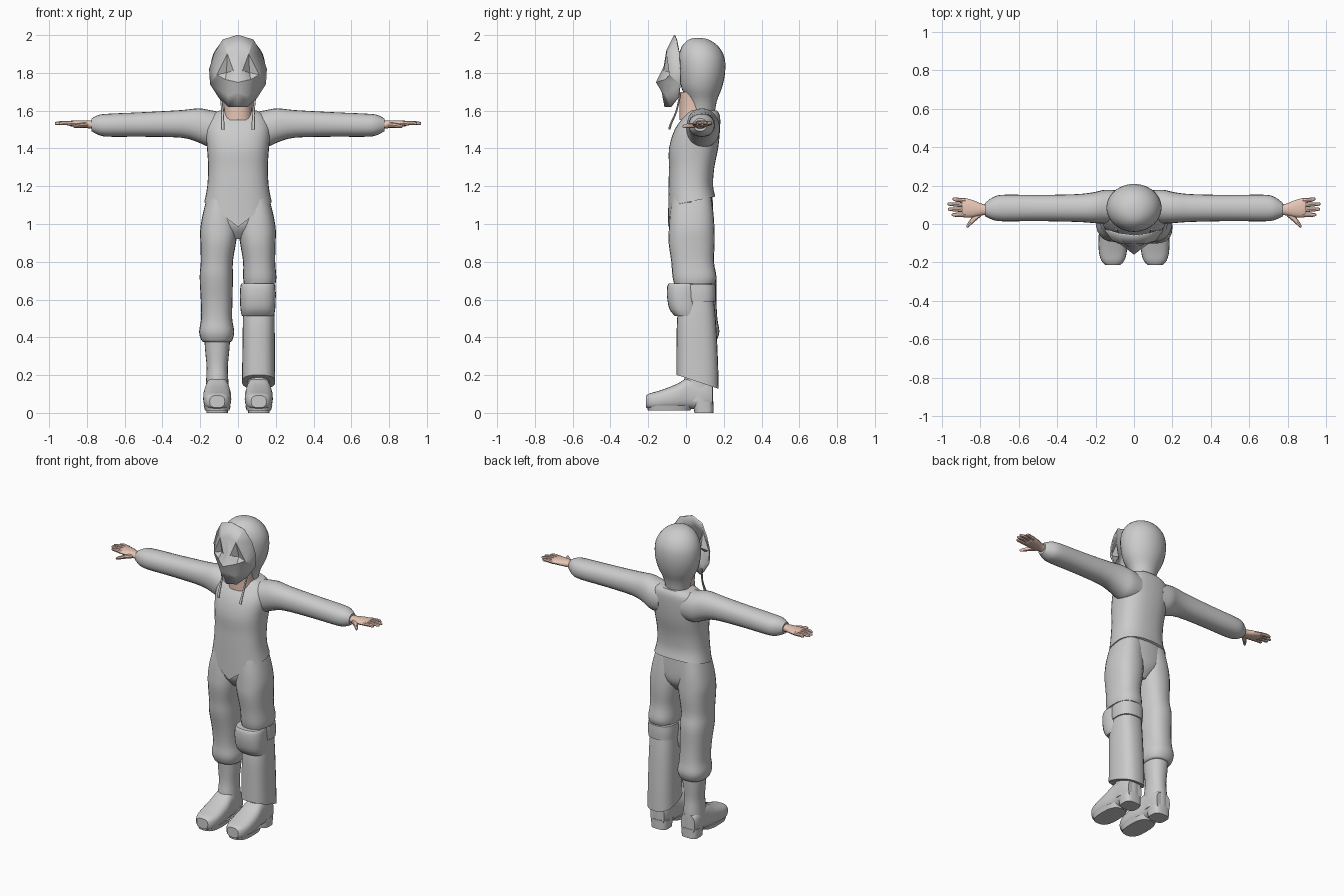
import bpy, bmesh, math
from mathutils import Vector


def material(name, rgb):
    m = bpy.data.materials.new(name)
    m.diffuse_color = (*rgb, 1)
    return m


GREY = material("cloth grey", (0.6, 0.6, 0.6))
SKIN = material("skin", (0.8, 0.56, 0.46))


def finish(name, bm, mat, mirror=False, angle=40):
    bmesh.ops.recalc_face_normals(bm, faces=bm.faces)
    me = bpy.data.meshes.new(name)
    bm.to_mesh(me)
    bm.free()
    me.materials.append(mat)
    me.shade_smooth()
    me.set_sharp_from_angle(angle=math.radians(angle))
    ob = bpy.data.objects.new(name, me)
    bpy.context.collection.objects.link(ob)
    if mirror:
        ob.modifiers.new("mirror", 'MIRROR')
    return ob


def spline(rings, steps):
    """Smooth interpolation through the given rings."""
    R = [Vector(r) for r in rings]
    out = []
    for i in range(len(R) - 1):
        a, b, c, d = R[max(i - 1, 0)], R[i], R[i + 1], R[min(i + 2, len(R) - 1)]
        for k in range(steps):
            t = k / steps
            out.append(0.5 * (2 * b + (c - a) * t + (2 * a - 5 * b + 4 * c - d) * t * t
                              + (3 * b - a - 3 * c + d) * t ** 3))
    return out + [R[-1]]


def loft(name, rings, mat=GREY, axis='z', n=24, p=2.2, steps=3, mirror=False, warp=None):
    """Rings are (position along axis, centre a, centre b, radius a, radius b)."""
    bm = bmesh.new()
    loops = []
    for t, a, b, ra, rb in spline(rings, steps):
        loop = []
        for k in range(n):
            c, s = math.cos(2 * math.pi * k / n), math.sin(2 * math.pi * k / n)
            u = a + ra * math.copysign(abs(c) ** (2 / p), c)
            v = b + rb * math.copysign(abs(s) ** (2 / p), s)
            co = {'z': (u, v, t), 'x': (t, u, v), 'y': (u, t, v)}[axis]
            loop.append(bm.verts.new(warp(*co) if warp else co))
        loops.append(loop)
    for lo, hi in zip(loops, loops[1:]):
        for k in range(n):
            bm.faces.new((lo[k], lo[(k + 1) % n], hi[(k + 1) % n], hi[k]))
    bm.faces.new(loops[0][::-1])
    bm.faces.new(loops[-1])
    return finish(name, bm, mat, mirror)


# Jacket body with a slanted hem that dips to a point at the front
def hem(x, y, z):
    f = max(0, min(1, (1.22 - z) / 0.1))
    z += f * 0.2 * (y - 0.03)
    if y < 0.03:
        z -= f * 0.11 * max(0, 1 - abs(x) / 0.15)
    return x, y, z


loft("jacket_body", [(1.12, 0, .03, .178, .125), (1.2, 0, .025, .163, .118), (1.3, 0, .03, .158, .12),
                     (1.4, 0, .04, .164, .13), (1.5, 0, .06, .172, .12), (1.57, 0, .085, .15, .095),
                     (1.6, 0, .09, .1, .075)], n=32, p=2.5, warp=hem)

# Sleeves
loft("sleeve", [(.08, .09, 1.5, .085, .09), (.15, .09, 1.505, .088, .098), (.21, .085, 1.522, .08, .09),
                (.3, .083, 1.53, .072, .073), (.5, .083, 1.527, .068, .065), (.68, .083, 1.523, .069, .061),
                (.735, .08, 1.524, .058, .054), (.775, .075, 1.525, .034, .034)],
     axis='x', mirror=True)

# Hands
loft("palm", [(.75, .075, 1.525, .028, .024), (.79, .075, 1.527, .03, .021), (.84, .08, 1.53, .045, .019),
              (.885, .085, 1.532, .05, .015), (.895, .085, 1.532, .045, .01)],
     SKIN, 'x', n=14, mirror=True)
for i, (y0, y1, tip) in enumerate([(.048, .048, .948), (.073, .077, .968), (.098, .104, .97), (.122, .13, .945)]):
    loft(f"finger_{i + 1}", [(.875, y0, 1.532, .012, .012), (.92, (y0 + y1) / 2, 1.535, .011, .011),
                             (tip - .01, y1, 1.533, .009, .009), (tip, y1, 1.532, .004, .004)],
         SKIN, 'x', n=8, steps=2, mirror=True)
loft("thumb", [(.795, .06, 1.525, .02, .014), (.83, .03, 1.522, .019, .013), (.86, -.002, 1.518, .014, .011),
               (.872, -.014, 1.516, .005, .005)], SKIN, 'x', n=8, mirror=True)

# Neck and hood
loft("neck", [(1.55, 0, .045, .078, .08), (1.62, 0, .04, .072, .075), (1.7, 0, .035, .075, .07)], SKIN)
loft("hood", [(1.57, 0, .085, .07, .065), (1.65, 0, .085, .09, .078), (1.72, 0, .083, .125, .107),
              (1.8, 0, .085, .143, .122), (1.88, 0, .082, .138, .122), (1.94, 0, .075, .106, .097),
              (1.975, 0, .068, .058, .055), (1.985, 0, .065, .015, .015)], n=28, p=2)

# Faceted mask: half of the face, mirrored; hollow eyes and a beaked nose
pts = [(0, -.06, 2), (0, -.1, 1.92), (0, -.115, 1.83), (0, -.155, 1.75), (0, -.125, 1.7), (0, -.11, 1.62),
       (.08, -.05, 1.975), (.125, -.035, 1.9), (.15, -.03, 1.82), (.145, -.03, 1.74), (.1, -.04, 1.67),
       (.05, -.08, 1.62), (.055, -.1, 1.9), (.022, -.115, 1.81), (.06, -.075, 1.8), (.11, -.085, 1.79),
       (.065, -.105, 1.765), (.05, -.1, 1.68)]
faces = [(0, 1, 12, 6), (6, 12, 7), (7, 12, 15, 8), (8, 15, 9), (9, 15, 16), (9, 16, 17, 10), (10, 17, 11),
         (11, 17, 4, 5), (17, 16, 3, 4), (1, 2, 13, 12), (2, 3, 13), (13, 3, 16), (12, 13, 14),
         (12, 14, 15), (14, 13, 16), (14, 16, 15)]
bm = bmesh.new()
vs = [bm.verts.new(q) for q in pts]
for f in faces:
    bm.faces.new([vs[i] for i in f])
mask = finish("mask", bm, GREY, True, 25)
sol = mask.modifiers.new("thickness", 'SOLIDIFY')
sol.thickness, sol.offset = 0.008, 0

# Loose chin cords
loft("chin_cord", [(1.5, .08, -.088, .01, .006), (1.53, .081, -.08, .009, .006), (1.6, .083, -.05, .006, .005),
                   (1.69, .092, -.03, .006, .005)], n=8, mirror=True)

# Trousers: seat and two different legs
loft("trouser_seat", [(1.17, 0, .03, .155, .11), (1.05, 0, .03, .172, .113), (.98, 0, .03, .11, .105),
                      (.92, 0, .03, .04, .06)], p=2.5)
thigh = [(1.14, .085, .03, .08, .105), (1.05, .097, .03, .09, .116), (.97, .101, .03, .099, .121),
         (.9, .105, .03, .094, .122), (.8, .112, .035, .085, .113), (.72, .115, .045, .088, .116)]


def flip(rings):
    return [(r[0], -r[1], *r[2:]) for r in rings]


loft("short_trouser_leg", thigh + [(.685, .115, .045, .084, .108)], p=2.4)
loft("long_trouser_leg", flip(thigh + [(.6, .113, .058, .084, .103), (.5, .113, .066, .082, .1),
                                       (.43, .113, .07, .093, .107), (.385, .112, .07, .082, .092),
                                       (.375, .112, .07, .07, .08)]), p=2.4)

# Knee pad, its strap and the shin cover on one leg
loft("knee", [(.5, .11, .06, .07, .075), (.72, .11, .05, .075, .085)])
loft("knee_pad", [(.512, .105, 0, .084, .058), (.55, .105, -.008, .092, .08), (.62, .105, -.015, .095, .086),
                  (.67, .105, -.015, .092, .084), (.685, .105, -.013, .086, .078)], p=2.5)
loft("knee_strap", [(.59, .112, .07, .086, .086), (.635, .112, .07, .088, .088), (.68, .112, .07, .086, .086)], p=2.5)


def slant(x, y, z):
    f = max(0, min(1, (.4 - z) / .2))
    return x, y, z - f * .33 * (y - .06)


loft("shin_cover", [(.6, .11, .062, .08, .085), (.5, .11, .055, .084, .102), (.3, .109, .06, .086, .109),
                    (.165, .109, .062, .088, .111)], p=2.6, warp=slant)

# Boots: foot, shaft, heel and sole
loft("boot_foot", [(-.212, .11, .06, .04, .032), (-.19, .11, .062, .06, .042), (-.14, .11, .068, .073, .05),
                   (-.05, .11, .085, .073, .067), (.02, .11, .105, .063, .085), (.1, .11, .1, .06, .08),
                   (.14, .11, .09, .05, .06)], axis='y', p=2.8, mirror=True)
loft("boot_shaft", [(.06, .11, .065, .062, .078), (.15, .11, .065, .06, .078), (.24, .11, .068, .056, .068),
                    (.33, .11, .07, .064, .072), (.42, .11, .07, .07, .078)], mirror=True)
loft("boot_heel", [(0, .11, .095, .056, .05), (.06, .11, .09, .06, .055)], p=3.2, steps=1, mirror=True)
loft("boot_sole", [(.012, .11, -.09, .064, .112), (.04, .11, -.085, .072, .122)], p=2.8, steps=1, mirror=True)
